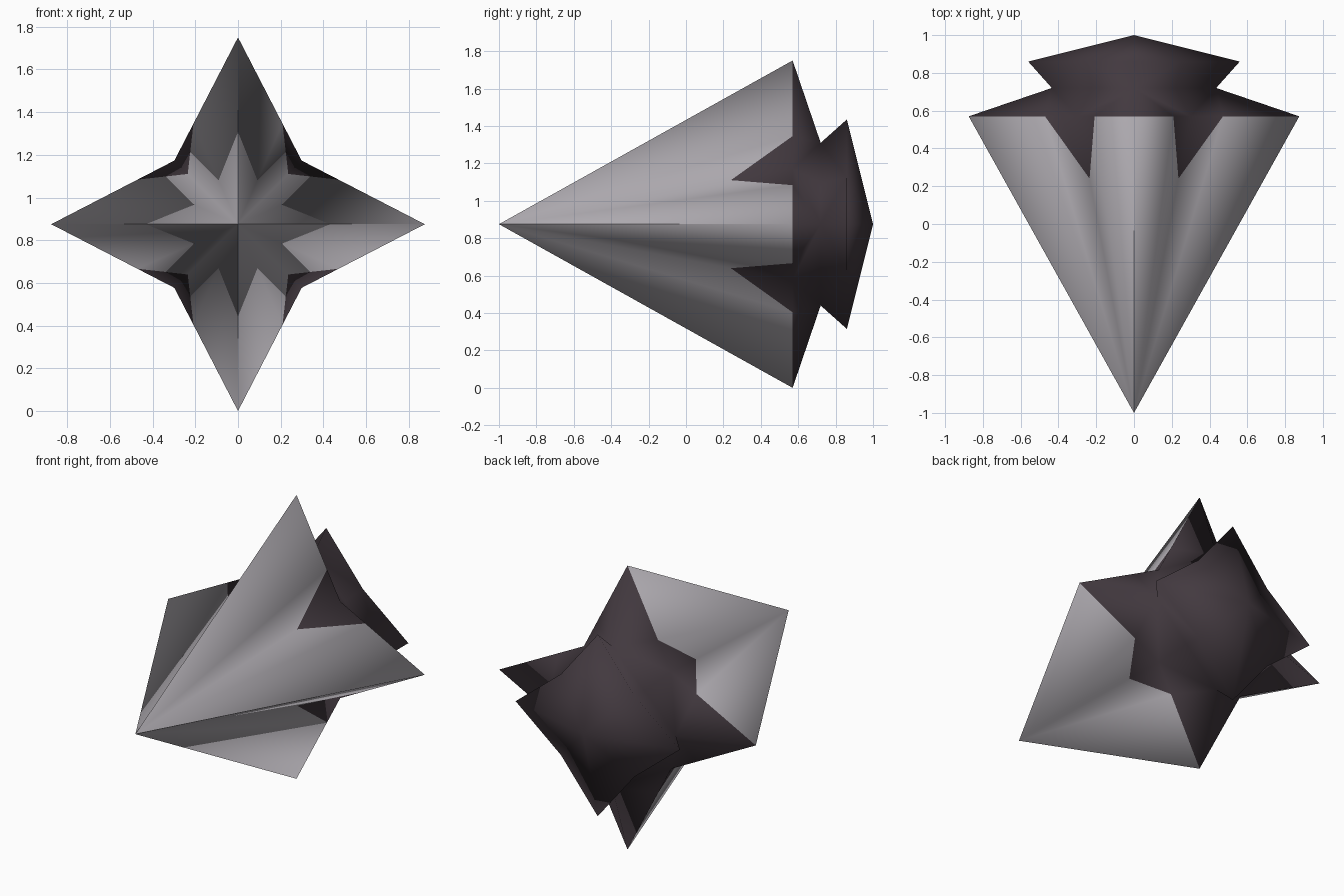
import bpy, bmesh, math

if "Cube" in bpy.data.objects:
    bpy.data.objects.remove(bpy.data.objects["Cube"])

CZ = 0.875  # height of the star's axis


def material(name, rgb):
    m = bpy.data.materials.new(name)
    m.diffuse_color = (*rgb, 1.0)
    m.use_nodes = True
    m.node_tree.nodes["Principled BSDF"].inputs["Base Color"].default_value = m.diffuse_color
    return m


bm = bmesh.new()


def vert(x, y, z):
    return bm.verts.new((x, y, z + CZ))


def star_ring(y, tip, valley):
    """Eight points: even = tips on the axes, odd = valleys on the diagonals."""
    ring = []
    for k in range(8):
        r = tip if k % 2 == 0 else valley * math.sqrt(2)
        a = k * math.pi / 4
        ring.append(vert(r * math.cos(a), y, r * math.sin(a)))
    return ring


def face(mat, *vs):
    f = bm.faces.new(vs)
    f.material_index = mat
    f.smooth = True


# star cross-sections from front to back
wide = star_ring(0.57, 0.875, 0.298)
waist = star_ring(0.72, 0.435, 0.22)
rear = star_ring(0.86, 0.56, 0.25)
tail = vert(0, 1.0, 0)

LIGHT, DARK = 0, 1
for q in range(4):
    # each quadrant panel has its own nose point, so the ridges stay crisp
    nose = vert(0, -1.0, 0)
    v = 2 * q + 1
    mid = bm.verts.new(nose.co.lerp(wide[v].co, 0.79))
    for t in (v - 1, (v + 1) % 8):
        edge = bm.verts.new(wide[t].co.lerp(wide[v].co, 0.70))
        # light front panel with the dark corner patch in the valley
        face(LIGHT, nose, wide[t], edge, mid)
        face(DARK, mid, edge, wide[v])
        # dark back: wide star down to the waist
        face(DARK, wide[t], waist[t], edge)
        face(DARK, edge, waist[t], wide[v])
        face(DARK, wide[v], waist[t], waist[v])
        # waist out to the rear star, then the rear point
        face(DARK, waist[t], rear[t], rear[v], waist[v])
        face(DARK, rear[t], tail, rear[v])

bmesh.ops.recalc_face_normals(bm, faces=bm.faces[:])
mesh = bpy.data.meshes.new("star_body")
bm.to_mesh(mesh)
bm.free()
mesh.materials.append(material("light grey", (0.42, 0.40, 0.43)))
mesh.materials.append(material("dark plum grey", (0.055, 0.041, 0.050)))
obj = bpy.data.objects.new("star_body", mesh)
bpy.context.collection.objects.link(obj)
